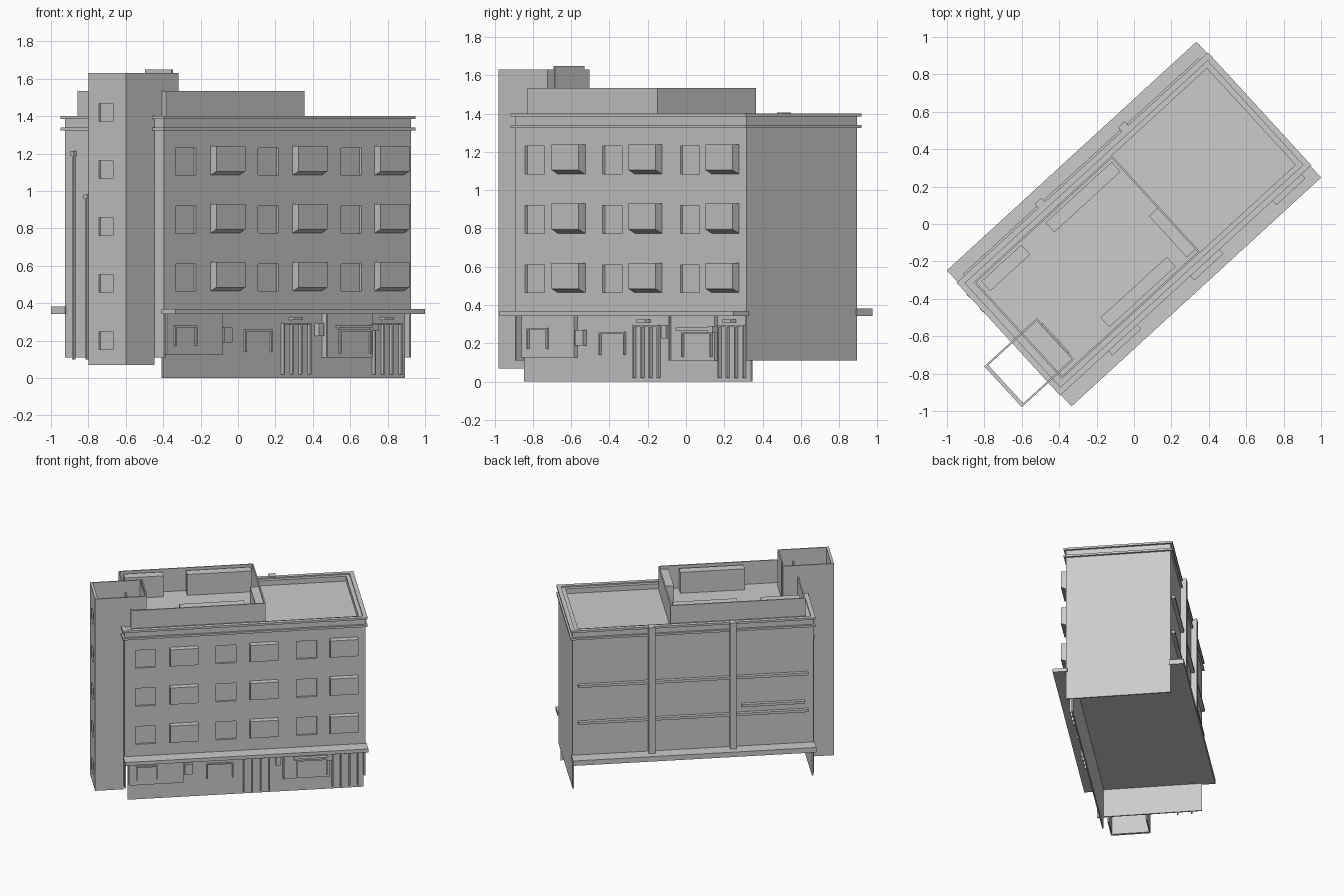
import bpy, bmesh, math
from mathutils import Vector

cube = bpy.data.objects.get("Cube")
if cube:
    bpy.data.objects.remove(cube)

# Every part is laid out along the building (u) and across it (v), then turned
turn = math.radians(42.5)
half_length, half_depth = .895, .393
front, back = -half_depth, half_depth
canopy_height, roof_floor, eaves = .342, 1.35, 1.4
shop_face = front + .04
thin = .01

plaster = bpy.data.materials.new("grey plaster")
plaster.use_nodes = True
grey = (.6, .6, .6, 1)
plaster.diffuse_color = grey
plaster.node_tree.nodes["Principled BSDF"].inputs["Base Color"].default_value = grey


def around(centre, width):
    return centre - width / 2, centre + width / 2


def build(name, parts, slope=0):
    """Join boxes given as (u, v, z) ranges; slope lifts their outer lower edge."""
    bm = bmesh.new()
    for ranges in parts:
        for vert in bmesh.ops.create_cube(bm, size=1)["verts"]:
            lift = slope if vert.co.y < 0 and vert.co.z < 0 else 0
            vert.co = Vector([high if side > 0 else low
                              for side, (low, high) in zip(vert.co, ranges)])
            vert.co.z += lift
    mesh = bpy.data.meshes.new(name)
    bm.to_mesh(mesh)
    bm.free()
    mesh.materials.append(plaster)
    obj = bpy.data.objects.new(name, mesh)
    obj.rotation_euler.z = turn
    bpy.context.collection.objects.link(obj)
    return obj


def cut(obj, name, parts):
    cutter = build(name, parts)
    cutter.hide_render = True
    cutter.hide_viewport = True
    modifier = obj.modifiers.new("cut", 'BOOLEAN')
    modifier.operation = 'DIFFERENCE'
    modifier.solver = 'EXACT'
    modifier.object = cutter


def ring(u, v, z, thickness):
    """Four walls standing inside a rectangle."""
    (left, right), (near, far) = u, v
    inner = (near + thickness, far - thickness)
    return [(u, (near, near + thickness), z), (u, (far - thickness, far), z),
            ((left, left + thickness), inner, z), ((right - thickness, right), inner, z)]


def on_shop(centre, width, depth, z):
    """A box standing out from the shop wall."""
    return around(centre, width), (shop_face - depth, shop_face + thin), z


def portal(centre, width, depth, bottom, top, posts=2):
    """Thin posts carrying a lintel."""
    reach = (width - thin) / 2
    bars = [on_shop(centre - reach + 2 * reach * i / (posts - 1), thin, depth, (bottom, top - thin))
            for i in range(posts)]
    return bars + [on_shop(centre, width, depth, (top - thin, top))]


# Main block: open ground floor, sunken roof and recessed small windows
whole_length = (-half_length, half_length)
enclosure_left, enclosure_right = -.843, .16
inner_depth = (-.35, .35)
storeys = [.465 + .31 * storey for storey in range(3)]
block = build("main_block", [(whole_length, (front, back), (.11, eaves - thin))])
recesses = [(around(-.74 + .6 * column, .15), (front - thin, front + .016), (sill, sill + .145))
            for sill in storeys for column in range(3)]
inside = (thin - half_length, half_length - thin)
cut(block, "block_cutter", recesses + [
    (inside, (front - thin, back + thin), (0, canopy_height)),
    ((enclosure_left, .85), inner_depth, (roof_floor, 2))])

# Bay windows with slanted undersides
build("bay_windows",
      [(around(-.455 + .595 * column, .21), (front - .047, front + thin), (sill - thin / 2, sill + .155))
       for sill in storeys for column in range(3)], slope=.025)

# Cornice bands round the top
lip = .016
for name, top in (("lower_cornice", eaves - .06), ("upper_cornice", eaves)):
    build(name, ring((-half_length - lip, half_length + lip),
                     (front - lip, back + lip), (top - lip, top), 2 * lip))

# Canopies on both long sides
canopy_length = around(0, 1.81)
build("front_canopy", [(canopy_length, (front - .1, front + thin), (canopy_height, .37))])
build("back_canopy", [(canopy_length, (back - thin, back + .1), (canopy_height, .382))])

# Shop wall, with two shallow bays and a divider
build("shop_wall", [(around(thin, 1.755), (shop_face, shop_face + thin), (0, canopy_height))])
build("shop_bays", [on_shop(-.657, .405, .024, (.125, canopy_height)),
                    on_shop(.46, .34, .024, (.11, canopy_height))])
build("shop_divider", [on_shop(.29, thin, .035, (.11, canopy_height))])

# Shop windows, doors and fittings
build("shop_window_frames", portal(-.73, .16, .036, .17, .28)
      + portal(-.18, .2, .012, .14, .26) + portal(.5, .23, .036, .13, .26))
for side, centre in (("right", .09), ("left", .75)):
    build(side + "_door_frame", portal(centre, .2, .02, .02, .295, posts=4))
    build(side + "_door_lamp", [on_shop(centre - thin, .065, .04, (.31, .325))])
build("wall_boxes", [on_shop(-.415, .06, .025, (.19, .27)),
                     on_shop(.25, .035, .035, (.225, .295))])
build("awning_bar", [on_shop(.49, .25, .055, (.268, .282)),
                     on_shop(.63, .04, .055, (.255, .29))])

# Stair tower, open above and below
tower_end, tower_inner = -1.104, -.723
tower_near, tower_far = -.317, -.02
tower_top = 1.63
tower_height = (.07, tower_top)
above_roof = (roof_floor, tower_top)
end_wall = build("tower_end_wall", [((tower_end, tower_end + .02), (tower_near, tower_far), tower_height)])
cut(end_wall, "tower_window_cutter",
    [((tower_end - thin, tower_end + thin), around(-.16, .11), around(.2 + .305 * landing, .095))
     for landing in range(5)])
for name, face in (("tower_front_wall", tower_near), ("tower_back_wall", tower_far - thin)):
    across = (face, face + thin)
    build(name, [((tower_end + .02, -half_length), across, tower_height),
                 ((-half_length, tower_inner), across, above_roof)])
build("tower_inner_wall", [((tower_inner - thin, tower_inner),
                            (tower_near + thin, tower_far - thin), above_roof)])
build("tower_door", [(around(tower_inner, thin), around(-.165, .21), (roof_floor, tower_top + .02))])

# Roof enclosure with plant boxes along its walls
on_roof = (roof_floor - thin / 2, 1.535)
build("roof_enclosure", ring((enclosure_left, enclosure_right), inner_depth, on_roof, thin))
plant_height = (roof_floor - thin / 2, 1.52)
far_side, near_side = around(.29, .07), around(-.283, .07)
build("roof_plant_boxes", [(around(-.104, .48), far_side, plant_height),
                           (around(-.664, .29), far_side, plant_height),
                           (around(-.23, .48), near_side, plant_height),
                           (around(.12, .065), around(-.172, .3), plant_height)])

# Back: pilasters and ledges
build("back_pilasters", [(around(centre, .048), (back - thin, back + .045), (canopy_height, eaves + thin / 2))
                         for centre in (-.295, .31)])
ledge_depth = (back - thin, back + .028)
build("back_ledges", [(around(0, 1.71), ledge_depth, around(.95, .02)),
                      (around(0, 1.71), ledge_depth, around(.65, .02)),
                      (around(-.595, .47), ledge_depth, around(.72, .02))])

# Drain pipes with brackets on the tower end
for name, centre, top in (("outer", .315, 1.2), ("inner", .21, .97)):
    build(name + "_drain_pipe", [
        ((-half_length - .015, -half_length), around(centre, thin), (.1, top)),
        ((-half_length - .02, -half_length), around(centre, .025), around(top, .025))])
